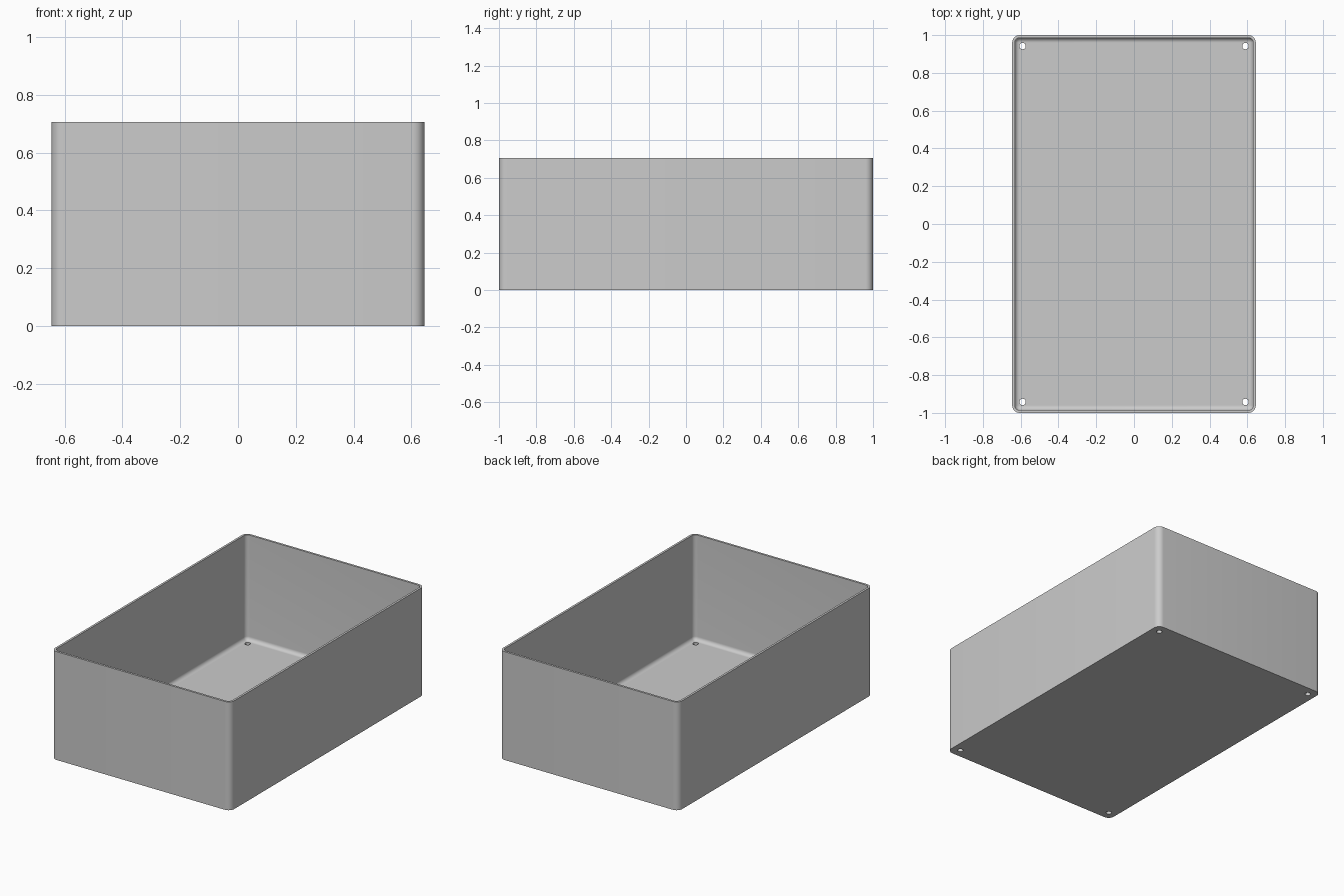
import bpy, bmesh, math

if "Cube" in bpy.data.objects:
    bpy.data.objects.remove(bpy.data.objects["Cube"], do_unlink=True)

HALF_X, HALF_Y, HEIGHT = 0.645, 1.0, 0.705
CORNER, WALL, FLOOR, FILLET = 0.04, 0.014, 0.02, 0.025
STEPS = 8

grey = bpy.data.materials.new("plain grey")
grey.use_nodes = True
colour = (0.6, 0.6, 0.6, 1)
grey.diffuse_color = colour
grey.node_tree.nodes["Principled BSDF"].inputs["Base Color"].default_value = colour


def ring(bm, inset, z):
    """Rounded rectangle, inset from the outer outline, at height z."""
    r = max(CORNER - inset, 0.002)
    cx, cy = HALF_X - inset - r, HALF_Y - inset - r
    verts = []
    for q, (sx, sy) in enumerate([(1, 1), (-1, 1), (-1, -1), (1, -1)]):
        for i in range(STEPS + 1):
            a = (q + i / STEPS) * math.pi / 2
            verts.append(bm.verts.new((sx * cx + r * math.cos(a),
                                       sy * cy + r * math.sin(a), z)))
    return verts


# Open box: outside wall, rim, inside wall, and a rounded seam into the floor
profile = [(0, 0), (0, HEIGHT), (WALL, HEIGHT)]
for i in range(STEPS + 1):
    a = i / STEPS * math.pi / 2
    profile.append((WALL + FILLET * (1 - math.cos(a)),
                    FLOOR + FILLET * (1 - math.sin(a))))

bm = bmesh.new()
rings = [ring(bm, inset, z) for inset, z in profile]
for low, high in zip(rings, rings[1:]):
    for i in range(len(low)):
        j = (i + 1) % len(low)
        bm.faces.new((low[i], low[j], high[j], high[i]))
bm.faces.new(rings[0][::-1])
bm.faces.new(rings[-1])
bmesh.ops.recalc_face_normals(bm, faces=bm.faces)
mesh = bpy.data.meshes.new("open_box")
bm.to_mesh(mesh)
bm.free()
mesh.materials.append(grey)
box = bpy.data.objects.new("open_box", mesh)
bpy.context.collection.objects.link(box)

# Four screw holes through the floor corners
for sx in (-1, 1):
    for sy in (-1, 1):
        bpy.ops.mesh.primitive_cylinder_add(vertices=32, radius=0.017, depth=0.2,
                                            location=(sx * 0.59, sy * 0.942, 0))
        cutter = bpy.context.object
        cutter.name = "hole_cutter"
        cutter.data.materials.append(grey)
        cut = box.modifiers.new("screw_hole", "BOOLEAN")
        cut.operation, cut.solver, cut.object = "DIFFERENCE", "EXACT", cutter
        bpy.context.view_layer.objects.active = box
        bpy.ops.object.modifier_apply(modifier=cut.name)
        bpy.data.objects.remove(cutter, do_unlink=True)

# Smooth the rounded corners, keep the rim and holes crisp
bpy.ops.object.select_all(action="DESELECT")
box.select_set(True)
bpy.context.view_layer.objects.active = box
bpy.ops.object.shade_smooth_by_angle(angle=math.radians(30))
